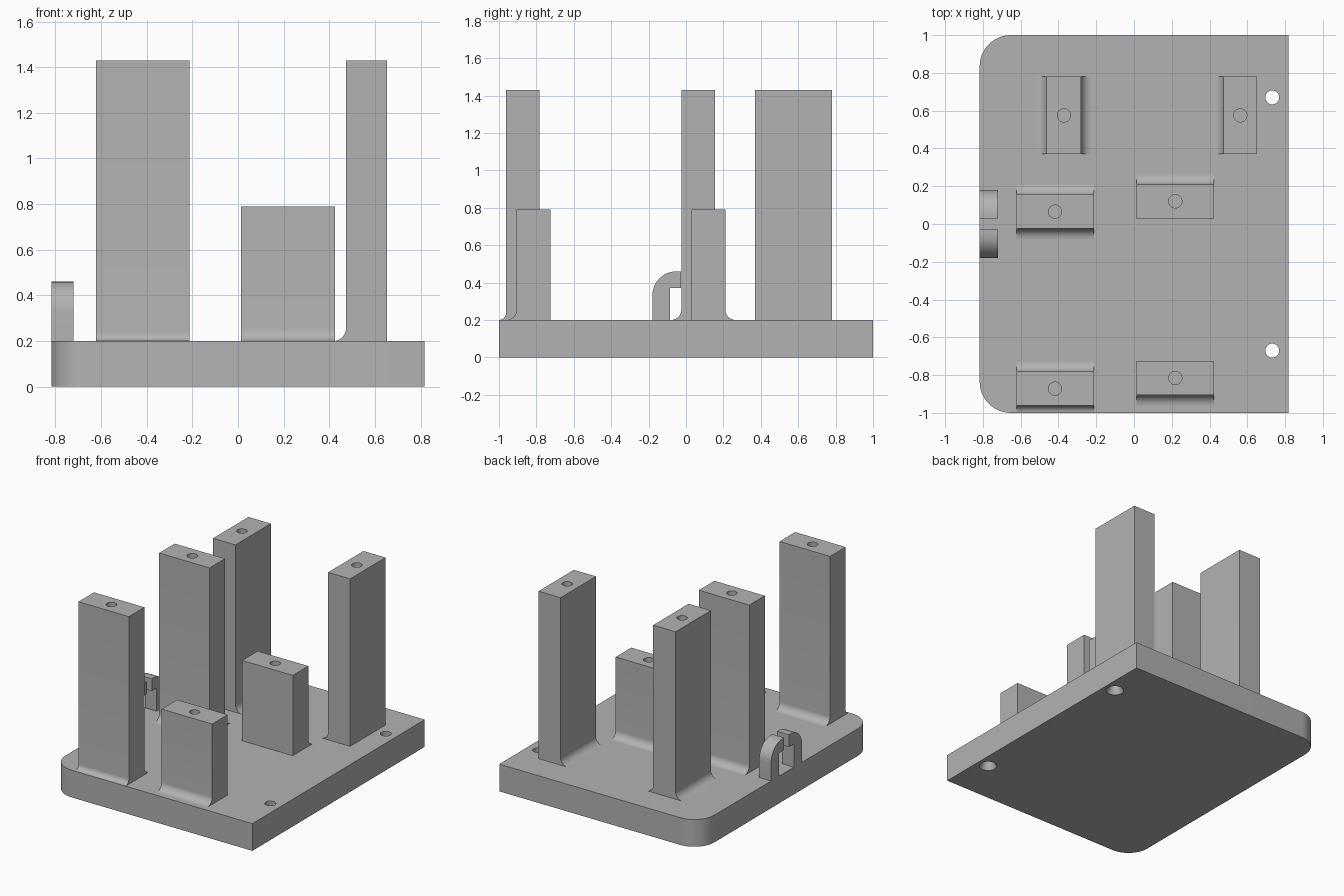
import bpy, bmesh
from math import sin, cos, pi, radians
from mathutils import Vector, Matrix

cube = bpy.data.objects.get("Cube")
if cube:
    bpy.data.objects.remove(cube, do_unlink=True)

grey = bpy.data.materials.new("matte_grey")
grey.use_nodes = True
grey.diffuse_color = (0.45, 0.45, 0.45, 1)
grey.node_tree.nodes["Principled BSDF"].inputs["Base Color"].default_value = (0.45, 0.45, 0.45, 1)

DECK = 0.2


def arc(cx, cy, r, start, end, n=12):
    """Points on an arc, angles in degrees."""
    angles = [radians(start + (end - start) * i / n) for i in range(n + 1)]
    return [(cx + r * cos(a), cy + r * sin(a)) for a in angles]


def finish(name, bm):
    bmesh.ops.recalc_face_normals(bm, faces=bm.faces)
    mesh = bpy.data.meshes.new(name)
    bm.to_mesh(mesh)
    bm.free()
    mesh.materials.append(grey)
    ob = bpy.data.objects.new(name, mesh)
    bpy.context.collection.objects.link(ob)
    return ob


def prism(name, points, to_3d, direction):
    """Extrude a flat outline placed in space by to_3d."""
    bm = bmesh.new()
    face = bm.faces.new([bm.verts.new(to_3d(*p)) for p in points])
    new = bmesh.ops.extrude_face_region(bm, geom=[face])["geom"]
    verts = [v for v in new if isinstance(v, bmesh.types.BMVert)]
    bmesh.ops.translate(bm, verts=verts, vec=Vector(direction))
    return finish(name, bm)


def drill(ob, x, y, z0, z1, r0, r1):
    """Cut a round or conical hole from z0 to z1."""
    bm = bmesh.new()
    bmesh.ops.create_cone(bm, cap_ends=True, segments=32, radius1=r0, radius2=r1, depth=z1 - z0,
                          matrix=Matrix.Translation((x, y, (z0 + z1) / 2)))
    cutter = finish("hole_cutter", bm)
    cutter.hide_render = True
    mod = ob.modifiers.new("hole", "BOOLEAN")
    mod.operation, mod.solver, mod.object = "DIFFERENCE", "EXACT", cutter
    bpy.context.view_layer.objects.active = ob
    bpy.ops.object.modifier_apply(modifier=mod.name)
    bpy.data.objects.remove(cutter, do_unlink=True)


def smooth(ob):
    bpy.ops.object.select_all(action="DESELECT")
    ob.select_set(True)
    bpy.context.view_layer.objects.active = ob
    bpy.ops.object.shade_smooth_by_angle(angle=radians(30))


# Base plate: two rounded corners on the right edge
W, R = 0.817, 0.165
outline = [(W, -1), (W, 1)] + arc(-W + R, 1 - R, R, 90, 180) + arc(-W + R, -1 + R, R, 180, 270)
base = prism("base_plate", outline, lambda x, y: (x, y, 0), (0, 0, DECK))

# Countersunk screw holes
for y in (-0.67, 0.67):
    drill(base, 0.732, y, -0.1, 0.3, 0.037, 0.037)
    drill(base, 0.732, y, -0.01, 0.04, 0.066, 0.037)
smooth(base)


def post(name, axis, lo, hi, start, end, top, fillet_lo, fillet_hi):
    """Post with optional foot fillets on its low and high sides across the given axis."""
    pts = [(lo, top)]
    if fillet_lo:
        pts += arc(lo - fillet_lo, DECK + fillet_lo, fillet_lo, 0, -90, 8)
    else:
        pts.append((lo, DECK))
    if fillet_hi:
        pts += arc(hi + fillet_hi, DECK + fillet_hi, fillet_hi, 270, 180, 8)
    else:
        pts.append((hi, DECK))
    pts.append((hi, top))
    mid, centre = (lo + hi) / 2, (start + end) / 2
    if axis == "y":
        ob = prism(name, pts, lambda u, z: (start, u, z), (end - start, 0, 0))
        drill(ob, centre, mid, top - 0.25, top + 0.1, 0.035, 0.035)
    else:
        ob = prism(name, pts, lambda u, z: (u, start, z), (0, end - start, 0))
        drill(ob, mid, centre, top - 0.25, top + 0.1, 0.035, 0.035)
    smooth(ob)


# Posts
F, TALL, SHORT = 0.055, 1.43, 0.79
post("front_tall_post", "y", -0.962, -0.782, -0.623, -0.213, TALL, 0.038, F)
post("middle_tall_post", "y", -0.025, 0.155, -0.623, -0.213, TALL, F, F)
post("front_short_post", "y", -0.905, -0.725, 0.013, 0.424, SHORT, F, 0)
post("middle_short_post", "y", 0.03, 0.21, 0.013, 0.424, SHORT, 0, F)
post("back_right_post", "x", -0.462, -0.28, 0.37, 0.78, TALL, F, F)
post("back_left_post", "x", 0.473, 0.652, 0.37, 0.78, TALL, F, 0)

# Pair of facing cable hooks on the right edge
for side, name in ((1, "back_hook"), (-1, "front_hook")):
    profile = [(0.028, 0.46)] + arc(0.05, 0.33, 0.13, 90, 0)
    profile += [(0.18, DECK), (0.085, DECK), (0.085, 0.37), (0.028, 0.37)]
    hook = prism(name, profile, lambda u, z: (-W, u * side, z), (0.097, 0, 0))
    smooth(hook)
